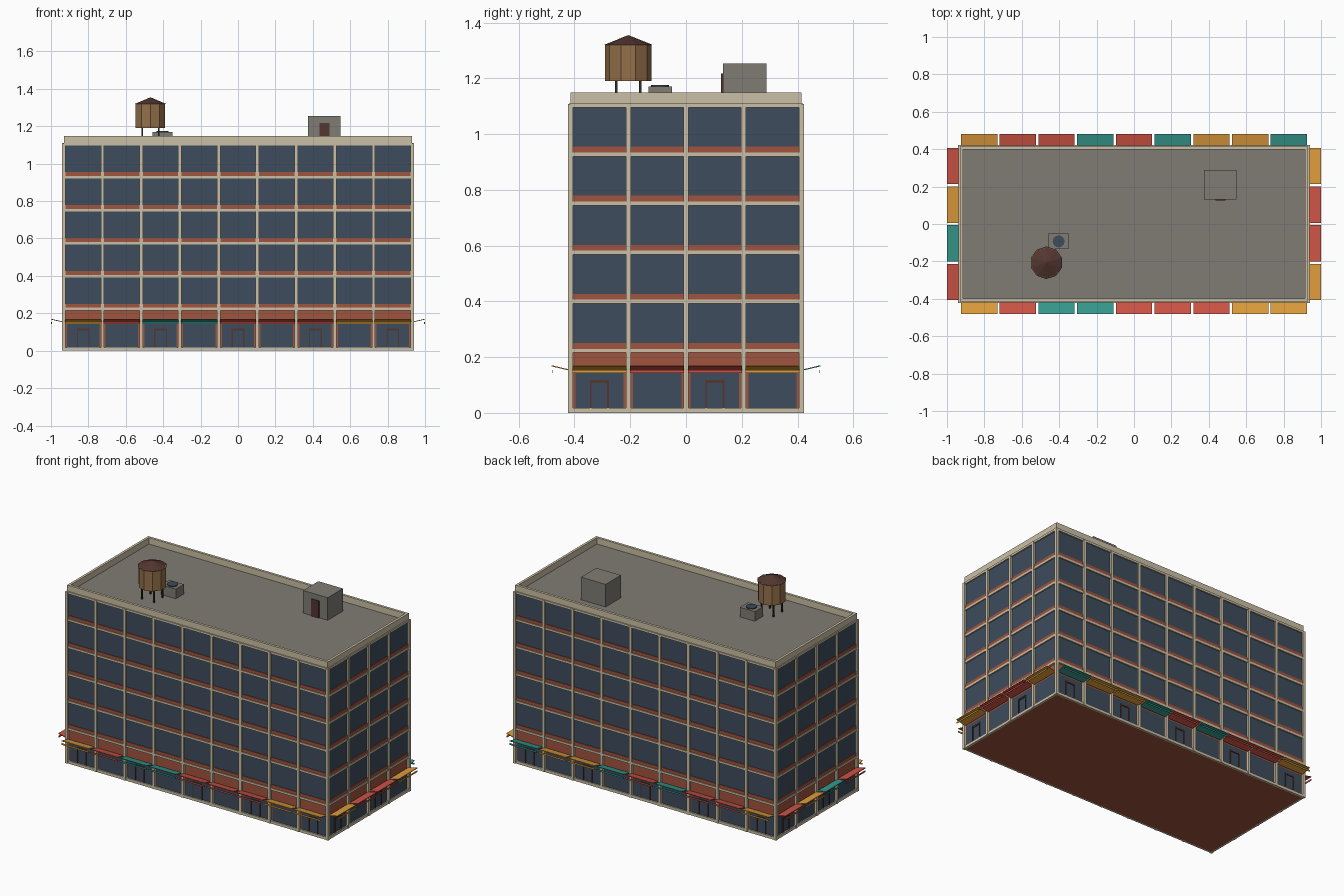
import bpy, bmesh, math
from mathutils import Matrix, Vector

if "Cube" in bpy.data.objects:
    bpy.data.objects.remove(bpy.data.objects["Cube"])


def material(name, hex_code):
    rgb = [int(hex_code[i:i + 2], 16) / 255 for i in (0, 2, 4)]
    m = bpy.data.materials.new(name)
    m.diffuse_color = [c / 12.92 if c < 0.04045 else ((c + 0.055) / 1.055) ** 2.4 for c in rgb] + [1]
    m.use_nodes = True
    m.node_tree.nodes["Principled BSDF"].inputs["Base Color"].default_value = m.diffuse_color
    return m


CREAM = material("cream stone", "cbc0a6")
BRICK = material("red brick", "a0533e")
GLASS = material("blue glass", "3d4c5c")
GREY = material("roof grey", "807c74")
WOOD = material("tank wood", "94704a")
BROWN = material("dark brown", "543630")
METAL = material("dark metal", "2e2e30")
RED = material("awning red", "cf5445")
TEAL = material("awning teal", "379a8e")
YELLOW = material("awning yellow", "df9d3c")


class Part:
    """Collects boxes and cones into one single-colour object."""

    def __init__(self, name, mat):
        self.name, self.mat, self.bm = name, mat, bmesh.new()

    def box(self, lo, hi, frame=Matrix()):
        lo, hi = Vector(lo), Vector(hi)
        m = frame @ Matrix.Translation((lo + hi) / 2) @ Matrix.Diagonal((*(hi - lo), 1))
        bmesh.ops.create_cube(self.bm, size=1, matrix=m)

    def cone(self, x, y, z0, z1, r0, r1, n):
        bmesh.ops.create_cone(self.bm, cap_ends=True, segments=n, radius1=r0, radius2=r1,
                              depth=z1 - z0, matrix=Matrix.Translation((x, y, (z0 + z1) / 2)))

    def finish(self):
        me = bpy.data.meshes.new(self.name)
        self.bm.to_mesh(me)
        self.bm.free()
        me.materials.append(self.mat)
        bpy.context.collection.objects.link(bpy.data.objects.new(self.name, me))


BAY, FLOOR, BAND0 = 0.207, 0.176, 0.223
HX, HY = 4.5 * BAY, 2 * BAY
ROOF = 1.108

core = Part("brick_core", BRICK)
core.box((-HX + .006, -HY + .006, 0), (HX - .006, HY - .006, 1.098))
core.finish()

pillars = Part("pillars", CREAM)
bands = Part("floor_bands", CREAM)
sills = Part("brick_sills", BRICK)
windows = Part("windows", GLASS)
doors = Part("shop_door_frames", BROWN)
awnings = {"R": Part("red_awnings", RED), "T": Part("teal_awnings", TEAL),
           "Y": Part("yellow_awnings", YELLOW)}

# Four facades: local x runs along the wall, local -y points outwards
sides = [(HX, HY, "YRTTRRRYY"), (HY, HX, "YRRY"), (HX, HY, "TYYTRTRRY"), (HY, HX, "RYTR")]
for s, (half, dist, colours) in enumerate(sides):
    F = Matrix.Rotation(s * math.pi / 2, 4, 'Z')
    # pillars (the last one on each wall belongs to the next wall)
    for i in range(len(colours)):
        u = -half + i * BAY
        pillars.box((u - .009, -dist - .009, 0), (u + .009, -dist + .009, 1.108), F)
    # horizontal bands and plinth
    for k in range(6):
        z = BAND0 + k * FLOOR
        bands.box((-half, -dist - .006, z - .007), (half, -dist + .006, z + .007), F)
    bands.box((-half, -dist - .006, 0), (half, -dist + .006, .018), F)
    for i, c in enumerate(colours):
        u = -half + (i + .5) * BAY
        w = BAY / 2 - .009
        # upper floors: brick sill and window
        for k in range(5):
            z = BAND0 + k * FLOOR
            sills.box((u - w, -dist - .002, z + .007), (u + w, -dist + .006, z + .028), F)
            windows.box((u - w, -dist + .002, z + .028), (u + w, -dist + .008, z + FLOOR - .007), F)
        # shop front
        windows.box((u - w + .008, -dist + .002, .018), (u + w - .008, -dist + .008, .146), F)
        # door frame in every other bay
        if i % 2 == 0:
            y0, y1 = -dist - .003, -dist + .004
            for e in (-1, 1):
                doors.box((u + e * .031 - .003, y0, .018), (u + e * .031 + .003, y1, .118), F)
            doors.box((u - .028, y0, .108), (u + .028, y1, .118), F)
        # awning sheet rising outwards, with a hanging valance strip
        a = awnings[c]
        tilt = F @ Matrix.Translation((u, -dist - .002, .151)) @ Matrix.Rotation(-.235, 4, 'X')
        a.box((-.097, -.068, 0), (.097, 0, .004), tilt)
        a.box((u - .097, -dist - .067, .143), (u + .097, -dist - .064, .153), F)

for p in (pillars, bands, sills, windows, doors, *awnings.values()):
    p.finish()

# Roof deck and parapet
deck = Part("roof_deck", GREY)
deck.box((-HX, -HY, 1.098), (HX, HY, ROOF))
deck.finish()
parapet = Part("parapet", CREAM)
for e in (-1, 1):
    x, y = e * (HX - .008), e * (HY - .008)
    parapet.box((-HX, y - .008, 1.1), (HX, y + .008, 1.149))
    parapet.box((x - .008, -HY + .016, 1.1), (x + .008, HY - .016, 1.149))
parapet.finish()

# Stair house with door
stair = Part("stair_house", GREY)
stair.box((.373, .132, ROOF), (.549, .288, 1.254))
stair.finish()
stair_door = Part("stair_house_door", BROWN)
stair_door.box((.435, .126, ROOF), (.489, .134, 1.218))
stair_door.finish()

# Water tank on four legs
TX, TY = -.468, -.207
legs = Part("tank_legs", METAL)
for ex in (-1, 1):
    for ey in (-1, 1):
        x, y = TX + ex * .043, TY + ey * .043
        legs.box((x - .004, y - .004, ROOF), (x + .004, y + .004, 1.192))
legs.finish()
tank = Part("tank_barrel", WOOD)
tank.cone(TX, TY, 1.19, 1.322, .083, .083, 10)
tank.finish()
lid = Part("tank_roof", BROWN)
lid.cone(TX, TY, 1.32, 1.355, .087, 0, 10)
lid.finish()

# Air conditioning unit with fan
unit = Part("cooling_unit", GREY)
unit.box((-.456, -.134, ROOF), (-.351, -.051, 1.17))
unit.finish()
fan = Part("cooling_fan", GLASS)
fan.cone(-.403, -.093, 1.168, 1.176, .032, .032, 16)
fan.finish()
